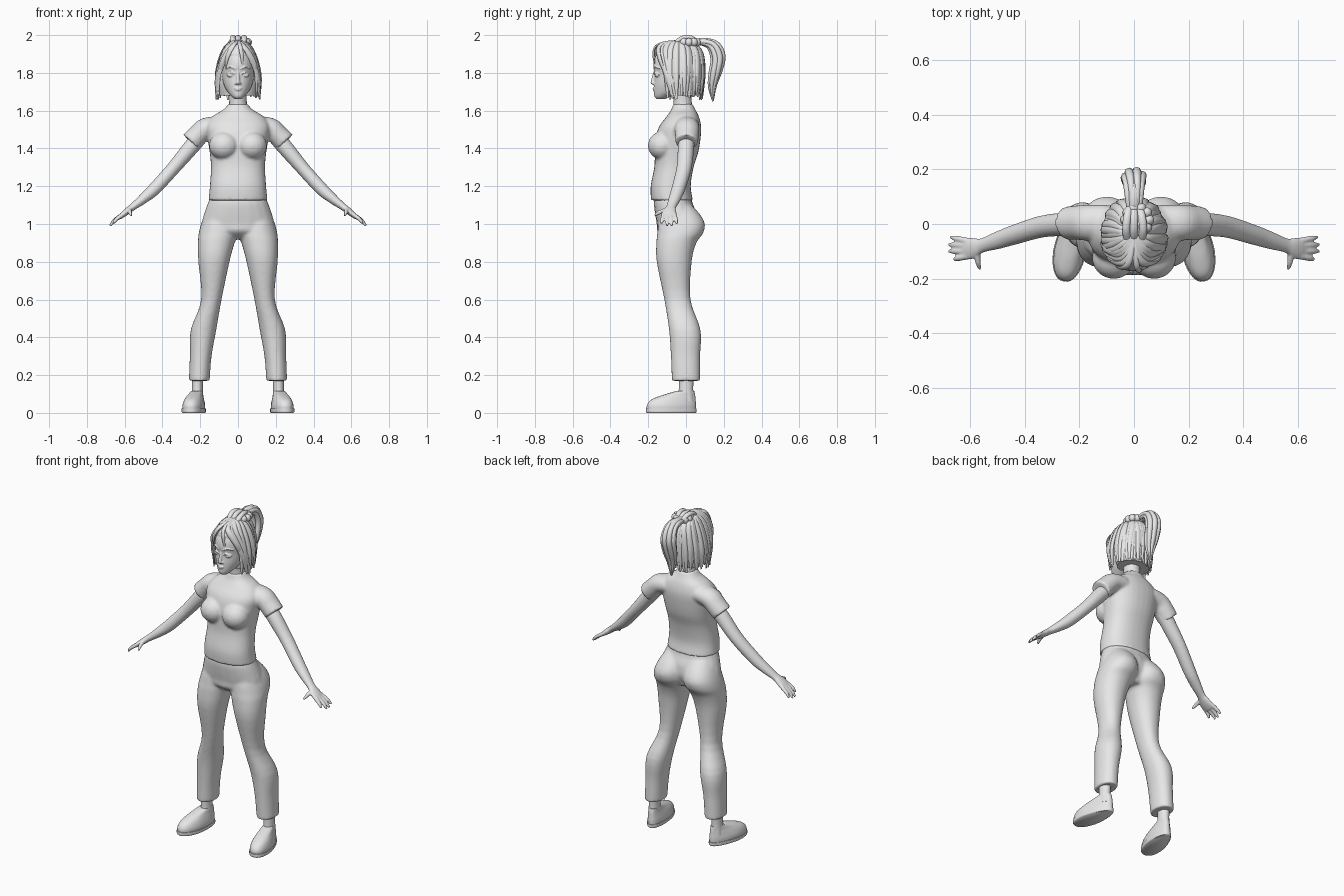
import bpy, bmesh, math, random
from mathutils import Matrix, Vector

random.seed(4)
default_cube = bpy.data.objects.get("Cube")
if default_cube:
    bpy.data.objects.remove(default_cube, do_unlink=True)

grey = bpy.data.materials.new("plain grey")
grey.use_nodes = True
grey.diffuse_color = (0.8, 0.8, 0.8, 1)
for node in grey.node_tree.nodes:
    if node.type == "BSDF_PRINCIPLED":
        node.inputs["Base Color"].default_value = grey.diffuse_color


def spline(rows, steps):
    """Smoothly interpolate between the rows of a section table."""
    out, last = [], len(rows) - 1
    for i in range(last):
        near = (rows[max(i - 1, 0)], rows[i], rows[i + 1], rows[min(i + 2, last)])
        for k in range(steps):
            t = k / steps
            out.append([b + t * ((c - a) + t * ((2*a - 5*b + 4*c - d) + t * (3*b - a - 3*c + d))) / 2
                        if t else b for a, b, c, d in zip(*near)])
    out.append(list(rows[-1]))
    return out


def tube(bm, rows, wide=(0, 1, 0), flat=False, side=1, power=2, sides=20, steps=4):
    """Loft rings from rows of (x, y, z, radius across, radius along wide)."""
    pts = spline(rows, steps)
    centres = [Vector(p[:3]) for p in pts]
    last, rings = len(pts) - 1, []
    for i, (c, p) in enumerate(zip(centres, pts)):
        along = Vector((0, 0, 1))
        if not flat:
            along = (centres[min(i + 1, last)] - centres[max(i - 1, 0)]).normalized()
        v = Vector(wide)
        v = (v - along * v.dot(along)).normalized()
        u = v.cross(along)
        ring = []
        for k in range(sides):
            angle = math.tau * k / sides
            ca, sa = math.cos(angle), math.sin(angle)
            ca = math.copysign(abs(ca) ** (2 / power), ca)
            sa = math.copysign(abs(sa) ** (2 / power), sa)
            co = c + u * ca * max(p[3], .001) + v * sa * max(p[4], .001)
            ring.append(bm.verts.new((co.x * side, co.y, co.z)))
        rings.append(ring)
    for a, b in zip(rings, rings[1:]):
        for k in range(sides):
            n = (k + 1) % sides
            bm.faces.new((a[k], a[n], b[n], b[k]))
    bm.faces.new(rings[0])
    bm.faces.new(rings[-1])
    return [v for ring in rings for v in ring]


def stack(bm, rows, **kw):
    """Loft level rings from rows of (z, x low, x high, y front, y back)."""
    rows = [((a + b) / 2, (f + k) / 2, z, (b - a) / 2, (k - f) / 2) for z, a, b, f, k in rows]
    return tube(bm, rows, flat=True, **kw)


def even_stack(bm, rows, **kw):
    """Level rings centred on x, from rows of (z, half width, y front, y back)."""
    return stack(bm, [(z, -w, w, f, k) for z, w, f, k in rows], **kw)


def ball(bm, place, radii):
    bmesh.ops.create_uvsphere(bm, u_segments=18, v_segments=12, radius=1,
                              matrix=Matrix.LocRotScale(Vector(place), None, Vector(radii)))


def finish(bm, name, voxel=0, smooth=0):
    bmesh.ops.recalc_face_normals(bm, faces=bm.faces)
    mesh = bpy.data.meshes.new(name)
    bm.to_mesh(mesh)
    bm.free()
    mesh.materials.append(grey)
    mesh.shade_smooth()
    mesh.set_sharp_from_angle(angle=math.radians(50))
    obj = bpy.data.objects.new(name, mesh)
    bpy.context.scene.collection.objects.link(obj)
    if voxel:
        merge = obj.modifiers.new("merge", "REMESH")
        merge.mode = "VOXEL"
        merge.voxel_size = voxel
        merge.use_smooth_shade = True
    if smooth:
        relax = obj.modifiers.new("relax", "SMOOTH")
        relax.factor = 0.5
        relax.iterations = smooth
    return obj


SIDES = (("left", 1), ("right", -1))

# Trousers: hips and two legs merged
bm = bmesh.new()
even_stack(bm, [(.92, .05, -.1, .03), (.96, .15, -.15, .045), (1, .19, -.155, .06),
                (1.06, .178, -.165, .055), (1.11, .16, -.17, .035), (1.14, .148, -.165, .03)], power=2.2)
for _, s in SIDES:
    stack(bm, [(.17, .15, .26, -.075, .075), (.3, .14, .255, -.08, .075), (.44, .115, .25, -.09, .077),
               (.6, .087, .195, -.115, .024), (.8, .045, .21, -.155, .03), (.9, .018, .212, -.157, .055),
               (.95, 0, .208, -.152, .09), (1, 0, .196, -.145, .1), (1.05, .005, .175, -.13, .075),
               (1.1, .02, .145, -.11, .03)], side=s, power=2.15, sides=28)
finish(bm, "trousers", .009, 5)

# Shirt: trunk, bust and short sleeves merged
bm = bmesh.new()
even_stack(bm, [(1.125, .156, -.185, .037), (1.2, .149, -.187, .025), (1.3, .143, -.168, .04),
                (1.38, .15, -.165, .065), (1.46, .163, -.16, .078), (1.52, .168, -.14, .08),
                (1.57, .135, -.102, .068), (1.605, .078, -.078, .05), (1.635, .052, -.068, .036)],
           power=2.3, sides=32)
for _, s in SIDES:
    ball(bm, (s * .074, -.125, 1.415), (.08, .077, .075))
    tube(bm, [(.1, .005, 1.52, .05, .066), (.17, .005, 1.507, .056, .066), (.212, .005, 1.47, .056, .063),
              (.248, .003, 1.433, .058, .06)], side=s)
finish(bm, "shirt", .008, 5)

# Arms with hands
for label, s in SIDES:
    bm = bmesh.new()
    tube(bm, [(.2, .005, 1.46, .04, .043), (.25, 0, 1.405, .042, .043), (.34, -.01, 1.298, .036, .04),
              (.44, -.04, 1.188, .034, .036), (.5, -.06, 1.135, .027, .032), (.555, -.078, 1.092, .019, .026),
              (.58, -.085, 1.073, .018, .034), (.605, -.09, 1.053, .016, .041), (.63, -.09, 1.033, .011, .036)],
         side=s)
    fingers = (((.61, -.062, 1.05), (.672, -.048, 1.0)), ((.61, -.08, 1.05), (.679, -.075, .99)),
               ((.61, -.1, 1.05), (.678, -.1, .99)), ((.61, -.118, 1.05), (.66, -.13, 1.003)),
               ((.575, -.098, 1.078), (.565, -.166, 1.045)))
    for start, end in fingers:
        a, b = Vector(start), Vector(end)
        mid = a.lerp(b, .6) + Vector((.003, 0, .004))
        tube(bm, [(*a, .012, .012), (*mid, .01, .011), (*b, .006, .006)], wide=(.3, 1, .2), side=s, sides=12)
    finish(bm, label + "_arm", .0045, 3)

# Ankles and shoes
for label, s in SIDES:
    bm = bmesh.new()
    stack(bm, [(.06, .18, .25, -.045, .045), (.13, .186, .244, -.038, .038), (.25, .18, .245, -.04, .045)], side=s)
    finish(bm, label + "_ankle")
    turn = Matrix.Translation((s * .215, 0, 0)) @ Matrix.Rotation(s * .2, 4, "Z") \
        @ Matrix.Translation((s * -.215, 0, 0))
    upper = [(.012, .159, .271, -.21, .053), (.04, .158, .272, -.211, .054), (.068, .165, .265, -.19, .052),
             (.09, .173, .257, -.14, .05), (.105, .177, .253, -.09, .047), (.115, .18, .25, -.055, .044)]
    sole = [(0, .158, .272, -.211, .053), (.006, .154, .276, -.215, .057), (.022, .154, .276, -.215, .057)]
    for part, rows in (("shoe", upper), ("shoe_sole", sole)):
        bm = bmesh.new()
        for v in stack(bm, rows, side=s, power=2.3, sides=32):
            heel = min(max((v.co.y + .1) / .15, 0), 1)
            v.co.x += (s * .215 - v.co.x) * .25 * heel
            v.co = turn @ v.co
        finish(bm, label + "_" + part)

# Neck
bm = bmesh.new()
even_stack(bm, [(1.56, .07, -.07, .045), (1.62, .05, -.066, .034), (1.67, .046, -.068, .028), (1.75, .05, -.08, .03)])
finish(bm, "neck")

# Head with facial features merged in
bm = bmesh.new()
even_stack(bm, [(1.662, .018, -.155, -.11), (1.675, .034, -.167, -.08), (1.7, .056, -.17, -.02),
                (1.74, .076, -.17, .03), (1.79, .086, -.167, .06), (1.84, .087, -.173, .07),
                (1.89, .076, -.16, .065), (1.93, .05, -.12, .05), (1.95, .02, -.06, 0)], sides=32)
tube(bm, [(0, -.16, 1.81, .008, .01), (0, -.17, 1.775, .009, .011), (0, -.178, 1.747, .012, .01)], wide=(0, 1, 0))
ball(bm, (0, -.174, 1.747), (.013, .013, .009))
for z, w in ((1.718, .021), (1.71, .017)):
    ball(bm, (0, -.167, z), (w, .01, .005))
for _, s in SIDES:
    ball(bm, (s * .011, -.168, 1.744), (.008, .01, .007))
    ball(bm, (s * .037, -.148, 1.787), (.021, .017, .011))
    tube(bm, [(.014, -.164, 1.79, .003, .004), (.036, -.163, 1.801, .004, .005), (.06, -.145, 1.79, .003, .004)],
         side=s, sides=10)
    tube(bm, [(.014, -.17, 1.822, .004, .004), (.04, -.161, 1.832, .004, .005), (.066, -.137, 1.822, .003, .003)],
         side=s, sides=10)
finish(bm, "head", .0035, 2)

# Hair: an inner mass that leaves the face open
bm = bmesh.new()
even_stack(bm, [(1.68, .098, -.085, .07), (1.75, .112, -.1, .085), (1.82, .107, -.105, .09),
                (1.86, .097, -.13, .09), (1.89, .085, -.158, .085), (1.93, .066, -.14, .065),
                (1.955, .04, -.1, .04), (1.965, .015, -.06, .01)], sides=32)
finish(bm, "hair_base")

TOP, LOW = 1.968, 1.66
FALL = ((1.968, .12, .1), (1.955, .4, .55), (1.92, .62, .87), (1.86, .82, 1), (1.77, .96, 1.02), (1.66, .93, .96))


def strand(bm, start, end, tip, lift=1.0, width=.017):
    """A tapered lock that runs from the crown down to height tip."""
    rows = []
    for i, (z, kx, ky) in enumerate(FALL):
        f = i / (len(FALL) - 1)
        phi = math.radians(start + (end - start) * f)
        drop = TOP - (TOP - z) * (TOP - tip) / (TOP - LOW)
        thick = width * (.3 if i == len(FALL) - 1 else .65 + .35 * math.sin(math.pi * f))
        rows.append((.122 * kx * lift * math.sin(phi), -.037 - .13 * ky * lift * math.cos(phi),
                     drop, thick * .55, thick))
    phi = math.radians((start + end) / 2)
    tube(bm, rows, wide=(math.cos(phi), math.sin(phi), 0), sides=8)


# Hanging locks round the sides and back
bm = bmesh.new()
count = 30
for i in range(count):
    phi = 62 + (360 - 2 * 62) * i / (count - 1)
    strand(bm, phi + random.uniform(-8, 8), phi + random.uniform(-3, 3), random.uniform(1.655, 1.685),
           random.uniform(.96, 1.02))
finish(bm, "hair_locks")

# Parted fringe sweeping to both temples
bm = bmesh.new()
for s in (1, -1):
    for start, end, tip in ((4, 76, 1.67), (14, 70, 1.69), (26, 82, 1.66), (40, 74, 1.665), (2, 58, 1.78)):
        strand(bm, s * start, s * end, tip, 1.02, .016)
strand(bm, 4, 12, 1.835, 1.03, .011)
strand(bm, -6, -34, 1.83, 1.03, .012)
finish(bm, "hair_fringe")

# Gathered hair on the crown
bm = bmesh.new()
for i in range(10):
    a = math.tau * i / 10
    ball(bm, (.012 + .042 * math.cos(a), .015 + .045 * math.sin(a), 1.962), (.02, .02, .022))
for x in (-.024, 0, .028):
    tube(bm, [(x, -.06, 1.955, .01, .014), (x * 1.2, -.02, 1.984, .012, .015), (x, .03, 1.985, .012, .015),
              (x * .6, .07, 1.955, .01, .012)], wide=(1, 0, 0), sides=10)
finish(bm, "hair_tie")

# Ponytail: a core with locks wound round it
tail = [(.03, 1.955, .022), (.09, 1.965, .028), (.145, 1.945, .034), (.17, 1.88, .04),
        (.155, 1.8, .037), (.14, 1.73, .024), (.143, 1.65, .004)]
bm = bmesh.new()
tube(bm, [(0, y, z, r * .75, r * .8) for y, z, r in tail], wide=(1, 0, 0), sides=14)
for i in range(7):
    rows = []
    for k, (y, z, r) in enumerate(tail):
        a = math.tau * i / 7 + k * .12
        rows.append((r * .8 * math.cos(a), y + r * .6 * math.sin(a), z + r * .25 * math.sin(a), r * .42, r * .42))
    tube(bm, rows, wide=(1, 0, 0), sides=8)
finish(bm, "ponytail")
